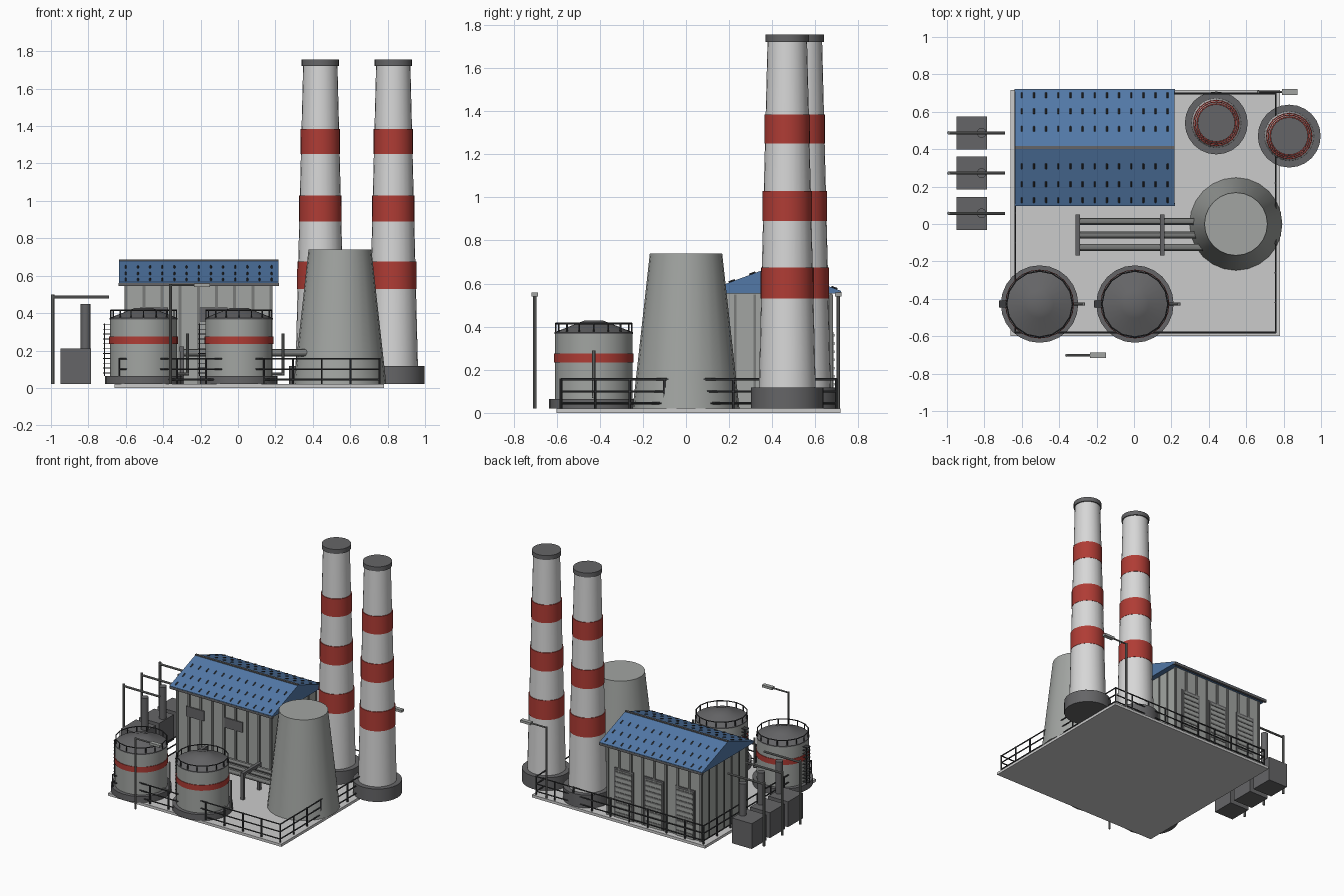
import bpy, bmesh, math
from mathutils import Vector, Matrix

if "Cube" in bpy.data.objects:
    bpy.data.objects.remove(bpy.data.objects["Cube"])


def material(name, r, g, b):
    m = bpy.data.materials.new(name)
    m.use_nodes = True
    m.diffuse_color = (r, g, b, 1)
    m.node_tree.nodes["Principled BSDF"].inputs["Base Color"].default_value = (r, g, b, 1)
    return m


CONCRETE = material("light concrete", .6, .6, .6)
GREY = material("grey cladding", .36, .375, .36)
WHITE = material("chimney white", .68, .68, .68)
RED = material("warning red", .43, .045, .035)
BLUE = material("roof blue", .085, .19, .39)
DARK = material("dark grey", .13, .13, .135)
STEEL = material("black steel", .045, .047, .05)
PIPE = material("pipe grey", .19, .195, .19)


class Part:
    """Collects simple solids into one named object."""

    def __init__(self, name, mat):
        self.name, self.mat, self.bm = name, mat, bmesh.new()

    def box(self, x0, x1, y0, y1, z0, z1):
        size = Matrix.Diagonal((x1 - x0, y1 - y0, z1 - z0, 1))
        mid = Matrix.Translation(((x0 + x1) / 2, (y0 + y1) / 2, (z0 + z1) / 2))
        bmesh.ops.create_cube(self.bm, size=1, matrix=mid @ size)
        return self

    def rod(self, a, b, r, sides=8):
        a, b = Vector(a), Vector(b)
        turn = (b - a).to_track_quat('Z', 'Y').to_matrix().to_4x4()
        bmesh.ops.create_cone(self.bm, cap_ends=True, segments=sides, radius1=r, radius2=r,
                              depth=(b - a).length, matrix=Matrix.Translation((a + b) / 2) @ turn)
        return self

    def lathe(self, x, y, profile, sides=24):
        rings = []
        for r, z in profile:
            rings.append([self.bm.verts.new((x + r * math.cos(math.tau * i / sides),
                                             y + r * math.sin(math.tau * i / sides), z))
                          for i in range(sides)])
        for low, high in zip(rings, rings[1:]):
            for i in range(sides):
                j = (i + 1) % sides
                self.bm.faces.new((low[i], low[j], high[j], high[i]))
        self.bm.faces.new(rings[0][::-1])
        self.bm.faces.new(rings[-1])
        return self

    def extrude_x(self, outline, x0, x1):
        ends = [[self.bm.verts.new((x, y, z)) for y, z in outline] for x in (x0, x1)]
        n = len(outline)
        for i in range(n):
            j = (i + 1) % n
            self.bm.faces.new((ends[0][i], ends[0][j], ends[1][j], ends[1][i]))
        self.bm.faces.new(ends[0][::-1])
        self.bm.faces.new(ends[1])
        return self

    def done(self, smooth=False):
        bmesh.ops.recalc_face_normals(self.bm, faces=self.bm.faces)
        mesh = bpy.data.meshes.new(self.name)
        self.bm.to_mesh(mesh)
        self.bm.free()
        mesh.materials.append(self.mat)
        obj = bpy.data.objects.new(self.name, mesh)
        bpy.context.collection.objects.link(obj)
        if smooth:
            bpy.ops.object.select_all(action='DESELECT')
            obj.select_set(True)
            bpy.context.view_layer.objects.active = obj
            bpy.ops.object.shade_smooth_by_angle(angle=math.radians(30))


G = .02  # ground level on top of the slab
Part("ground_slab", CONCRETE).box(-.66, .78, -.6, .717, 0, G).done()

# Striped chimneys
for name, x, y in (("left_chimney", .83, .47), ("centre_chimney", .44, .54)):
    def shaft(z):
        return .132 - .025 * (z - .117)
    Part(name + "_base", DARK).lathe(x, y, [(.168, G), (.168, .117)]).done(True)
    Part(name + "_shaft", WHITE).lathe(x, y, [(shaft(.1), .1), (shaft(1.73), 1.73)]).done(True)
    Part(name + "_cap", DARK).lathe(x, y, [(.1, 1.722), (.1, 1.755)]).done(True)
    bands = Part(name + "_bands", RED)
    for z0, z1 in ((.53, .675), (.89, 1.03), (1.25, 1.385)):
        bands.lathe(x, y, [(shaft(z0) + .002, z0), (shaft(z1) + .005, z1)])
    bands.done(True)

# Cooling tower
Part("cooling_tower", GREY).lathe(.545, 0, [(.248, G), (.168, .74)]).done(True)

# Storage tanks
TY = -.428
for name, x in (("right_tank", -.505), ("left_tank", .005)):
    Part(name + "_base", DARK).lathe(x, TY, [(.207, G), (.207, .065)]).done(True)
    Part(name + "_wall", GREY).lathe(x, TY, [(.18, .06), (.18, .372)]).done(True)
    Part(name + "_band", RED).lathe(x, TY, [(.184, .234), (.184, .275)]).done(True)
    Part(name + "_roof", DARK).lathe(x, TY, [(.182, .366), (.182, .374), (.075, .416), (.045, .428)]).done(True)
    rail = Part(name + "_roof_rail", STEEL)
    spots = [(x + .176 * math.cos(math.tau * i / 16), TY + .176 * math.sin(math.tau * i / 16))
             for i in range(16)]
    for (ax, ay), (bx, by) in zip(spots, spots[1:] + spots[:1]):
        rail.rod((ax, ay, .37), (ax, ay, .417), .004, 6)
        rail.rod((ax, ay, .415), (bx, by, .415), .004, 6)
    rail.done()
    ladder = Part(name + "_ladder", STEEL)
    for side in (-.018, .018):
        ladder.rod((x - .21, TY + side, .065), (x - .21, TY + side, .345), .003, 6)
    for i in range(11):
        z = .08 + i * .026
        ladder.box(x - .218, x - .178, TY - .018, TY + .018, z - .002, z + .002)
    ladder.done()
    feed = Part(name + "_feed_pipe", PIPE)
    feed.rod((x + .235, TY, .068), (x + .235, TY, .29), .008)
    feed.rod((x + .17, TY, .075), (x + .243, TY, .075), .008).done()

# Main hall
X0, X1, Y0, Y1, MID = -.6, .176, .14, .675, .408
Part("hall_walls", GREY).box(X0, X1, Y0, Y1, G, .56).done()
ribs = Part("hall_wall_ribs", PIPE)
for i in range(9):
    x = X0 + (X1 - X0) * i / 8
    for y in (Y0, Y1):
        ribs.box(x - .008, x + .008, y - .008, y + .008, G, .55)
for i in range(1, 6):
    y = Y0 + (Y1 - Y0) * i / 6
    for x in (X0, X1):
        ribs.box(x - .006, x + .006, y - .006, y + .006, G, .55)
ribs.done()

EAVE, RIDGE, HALF = .566, .682, .312
Part("hall_roof", BLUE).extrude_x(
    [(MID - HALF, .555), (MID + HALF, .555), (MID + HALF, EAVE), (MID, RIDGE), (MID - HALF, EAVE)],
    -.637, .217).done()
trim = Part("roof_trim", DARK)
trim.box(-.637, .217, MID - .008, MID + .008, RIDGE - .01, RIDGE + .004)
for side in (-1, 1):
    y = MID + side * (HALF - .008)
    trim.box(-.638, .218, y - .009, y + .009, .545, .562)
trim.done()
seams = Part("roof_seams", STEEL)
for side in (-1, 1):
    for d in (.1, .195, .28):
        for i in range(13):
            x = -.6 + i * .065
            a, b = [(x, MID + side * k, RIDGE - (RIDGE - EAVE) * k / HALF + .002)
                    for k in (d - .014, d + .014)]
            seams.rod(a, b, .005, 4)
seams.done()

windows = Part("front_windows", DARK)
for x in (-.45, -.13):
    windows.box(x - .075, x + .075, Y0 - .009, Y0, .355, .43)
windows.done()
frames, panels, slats = Part("door_frames", DARK), Part("door_panels", GREY), Part("door_slats", PIPE)
for x in (.04, -.21, -.47):
    frames.box(x - .08, x + .08, Y1 - .002, Y1 + .007, G, .39)
    panels.box(x - .068, x + .068, Y1, Y1 + .01, G, .375)
    for i in range(9):
        z = .05 + i * .038
        slats.box(x - .068, x + .068, Y1, Y1 + .014, z, z + .012)
for part in (frames, panels, slats):
    part.done()

# Outdoor units with exhausts and overhead pipes
units, stacks, overhead = Part("outdoor_units", DARK), Part("unit_exhausts", DARK), Part("overhead_pipes", PIPE)
for y in (.4875, .272, .057):
    units.box(-.95, -.785, y - .088, y + .088, G, .21)
    stacks.rod((-.815, y, .2), (-.815, y, .45), .026, 16)
    overhead.rod((-.99, y, G), (-.99, y, .5), .009)
    overhead.rod((-.99, y, .485), (-.69, y, .485), .008)
units.done()
stacks.done(True)
overhead.done(True)

# Pipe rack feeding the cooling tower
pipes, rack = Part("rack_pipes", PIPE), Part("pipe_rack", DARK)
for y in (.013, -.058, -.125):
    pipes.rod((-.3, y, .188), (.42, y, .188), .019, 12)
for x in (-.3, .15):
    rack.box(x - .012, x + .012, -.168, .05, .195, .222)
    for y in (-.156, .038):
        rack.box(x - .011, x + .011, y - .011, y + .011, G, .2)
pipes.done(True)
rack.done()

# Lamp posts
for name, x, y in (("front_lamp", -.36, -.702), ("back_lamp", .665, .706)):
    Part(name + "_post", PIPE).rod((x, y, G), (x, y, .555), .008).rod(
        (x, y, .55), (x + .15, y, .55), .006).done()
    Part(name + "_head", GREY).box(x + .125, x + .21, y - .015, y + .015, .54, .558).done()

# Perimeter fence
fence = Part("perimeter_fence", STEEL)
corners = [(-.635, -.58), (.757, -.58), (.757, .698), (-.635, .698)]
for (ax, ay), (bx, by), n in zip(corners, corners[1:] + corners[:1], (9, 8, 9, 8)):
    for i in range(n):
        x, y = ax + (bx - ax) * i / n, ay + (by - ay) * i / n
        fence.rod((x, y, G), (x, y, .16), .006, 6)
    for z in (.045, .1, .156):
        fence.rod((ax, ay, z), (bx, by, z), .005, 6)
fence.done()
